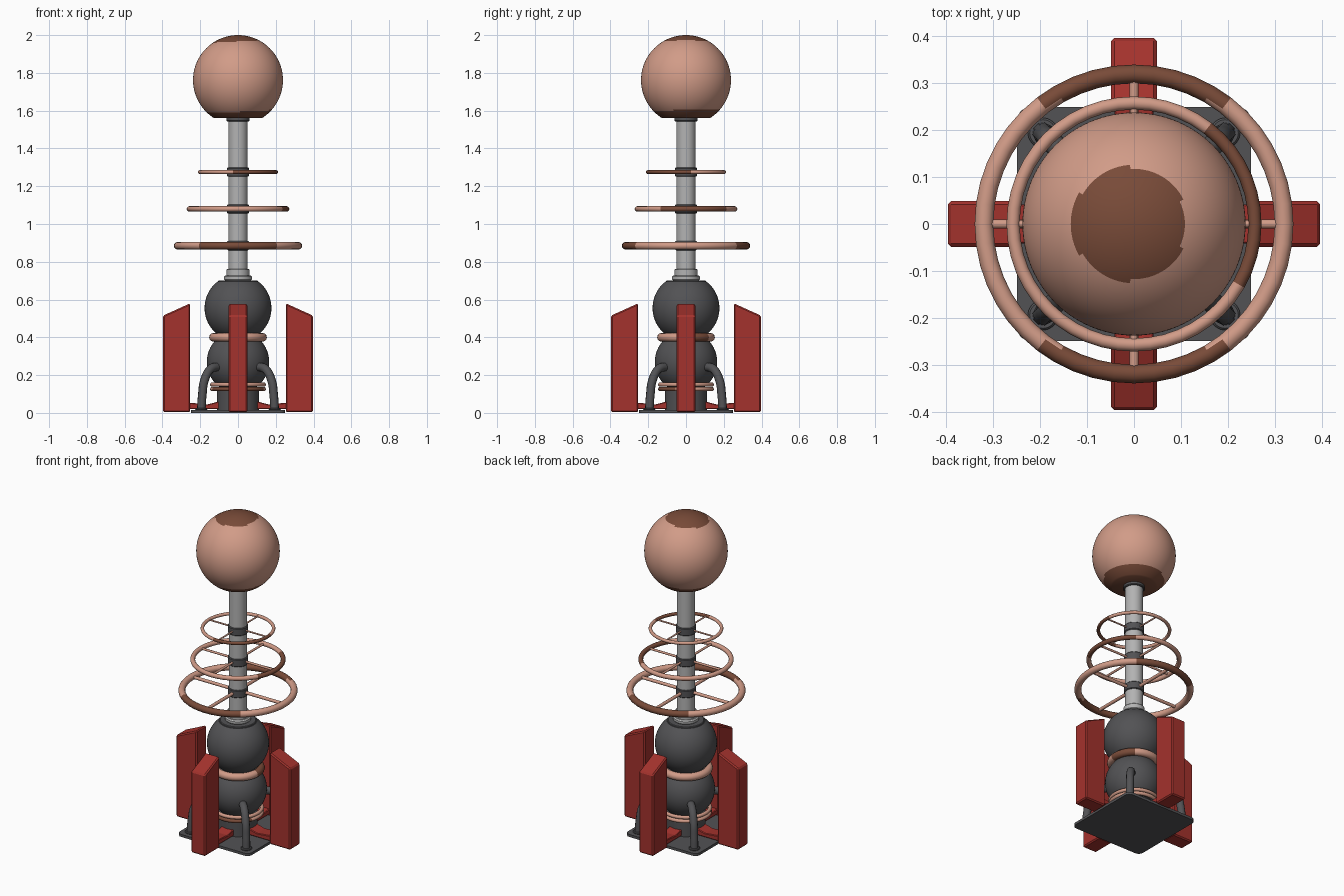
import bpy, bmesh, math
from mathutils import Vector

if "Cube" in bpy.data.objects:
    bpy.data.objects.remove(bpy.data.objects["Cube"])

def mat(name, c):
    m = bpy.data.materials.new(name)
    m.diffuse_color = (*c, 1)
    m.use_nodes = True
    m.node_tree.nodes["Principled BSDF"].inputs["Base Color"].default_value = m.diffuse_color
    return m

COPPER = mat("light copper", (0.64, 0.33, 0.245))
BROWN = mat("dark copper", (0.19, 0.07, 0.04))
RED = mat("red paint", (0.37, 0.032, 0.026))
DARK = mat("dark grey", (0.085, 0.085, 0.09))
LIGHT = mat("light grey", (0.45, 0.45, 0.45))

def finish(name, bm, mats, rule=None, smooth=True):
    bmesh.ops.recalc_face_normals(bm, faces=bm.faces)
    if rule:
        for f in bm.faces:
            f.material_index = 1 if rule(f.calc_center_median()) else 0
    me = bpy.data.meshes.new(name)
    bm.to_mesh(me)
    bm.free()
    for m in mats:
        me.materials.append(m)
    o = bpy.data.objects.new(name, me)
    bpy.context.collection.objects.link(o)
    if smooth:
        bpy.ops.object.select_all(action='DESELECT')
        o.select_set(True)
        bpy.context.view_layer.objects.active = o
        bpy.ops.object.shade_smooth_by_angle(angle=math.radians(35))
    return o

def lathe(name, profile, mats, rule=None, n=48, closed=False):
    """Spin an (r, z) profile round the z axis."""
    bm = bmesh.new()
    vs = [bm.verts.new((r, 0, z)) for r, z in profile]
    es = [bm.edges.new(p) for p in zip(vs, vs[1:])]
    if closed:
        es.append(bm.edges.new((vs[-1], vs[0])))
    bmesh.ops.spin(bm, geom=vs + es, cent=(0, 0, 0), axis=(0, 0, 1),
                   angle=2 * math.pi, steps=n, use_merge=True)
    bmesh.ops.remove_doubles(bm, verts=bm.verts, dist=1e-5)
    return finish(name, bm, mats, rule)

def arc(r, zc, z0, z1, n=28):
    """Sphere outline between two heights, closed onto the axis."""
    a0, a1 = (math.asin(max(-1, min(1, (z - zc) / r))) for z in (z0, z1))
    pts = [(r * math.cos(a0 + (a1 - a0) * i / n), zc + r * math.sin(a0 + (a1 - a0) * i / n))
           for i in range(n + 1)]
    return [(0, z0)] + pts + [(0, z1)]

def cyl(name, r, z0, z1, m, bev=0.004):
    return lathe(name, [(0, z0), (r - bev, z0), (r, z0 + bev), (r, z1 - bev), (r - bev, z1), (0, z1)], [m])

def torus(name, R, r, z, rule=None, n=48):
    p = [(R + r * math.cos(2 * math.pi * i / 12), z + r * math.sin(2 * math.pi * i / 12)) for i in range(12)]
    return lathe(name, p, [COPPER, BROWN], rule, n, True)

def between(a, b):
    """Rule: the direction of a face lies between two angles in degrees."""
    return lambda c: (math.degrees(math.atan2(c.y, c.x)) - a) % 360 < b - a

def bevel(bm, w, edges=None, seg=1):
    bmesh.ops.bevel(bm, geom=edges or bm.edges[:], offset=w, segments=seg, affect='EDGES', profile=0.5)

def tube(name, pts, r, m):
    cu = bpy.data.curves.new(name, 'CURVE')
    cu.dimensions = '3D'
    cu.bevel_depth, cu.bevel_resolution, cu.use_fill_caps = r, 3, True
    cu.resolution_u = 8
    s = cu.splines.new('BEZIER')
    s.bezier_points.add(len(pts) - 1)
    for bp, p in zip(s.bezier_points, pts):
        bp.co = p
        bp.handle_left_type = bp.handle_right_type = 'AUTO'
    cu.materials.append(m)
    o = bpy.data.objects.new(name, cu)
    bpy.context.collection.objects.link(o)
    return o

# Base plate with rounded corners
bm = bmesh.new()
bmesh.ops.create_cube(bm, size=1)
bmesh.ops.scale(bm, vec=(0.5, 0.5, 0.016), verts=bm.verts)
bmesh.ops.translate(bm, vec=(0, 0, 0.008), verts=bm.verts)
bevel(bm, 0.03, [e for e in bm.edges if abs(e.verts[0].co.z - e.verts[1].co.z) > 0.01], 4)
finish("base_plate", bm, [DARK])

# Fins and the struts that tie them to the middle
def prism(name, outline, half, turn, m, bev):
    """Extrude an (r, z) outline sideways and turn it round the z axis."""
    bm = bmesh.new()
    f = bm.faces.new([bm.verts.new((x, -half, z)) for x, z in outline])
    ext = bmesh.ops.extrude_face_region(bm, geom=[f])
    bmesh.ops.translate(bm, vec=(0, 2 * half, 0),
                        verts=[g for g in ext['geom'] if isinstance(g, bmesh.types.BMVert)])
    bmesh.ops.recalc_face_normals(bm, faces=bm.faces)
    bevel(bm, bev)
    o = finish(name, bm, [m], smooth=False)
    o.rotation_euler.z = turn

for i, side in enumerate(("right", "back", "left", "front")):
    a = i * math.pi / 2
    prism(side + "_fin", [(0.253, 0.004), (0.397, 0.004), (0.397, 0.515), (0.253, 0.58)], 0.049, a, RED, 0.007)
    prism(side + "_strut", [(0.05, 0.02), (0.27, 0.02), (0.27, 0.055), (0.16, 0.045), (0.05, 0.075)], 0.042, a, RED, 0.004)

# Lower body: pedestal, two spheres and copper bands
cyl("pedestal", 0.112, 0.012, 0.13, DARK)
lathe("lower_sphere", arc(0.165, 0.27, 0.115, 0.41), [DARK])
lathe("upper_sphere", arc(0.177, 0.555, 0.40, 0.695), [DARK])
cyl("upper_sphere_cap", 0.105, 0.68, 0.702, DARK)
torus("waist_band", 0.13, 0.023, 0.40, between(-5, 50))
torus("foot_band_upper", 0.137, 0.011, 0.15)
torus("foot_band_lower", 0.137, 0.011, 0.126, between(200, 340))

# Corner pipes with round flanges
for i in range(4):
    a = math.radians(45 + 90 * i)
    d = Vector((math.cos(a), math.sin(a), 0))
    pts = [d * r + Vector((0, 0, z)) for r, z in
           ((0.275, 0.01), (0.268, 0.09), (0.25, 0.175), (0.205, 0.232), (0.13, 0.245))]
    tube("corner_pipe_%d" % (i + 1), pts, 0.023, DARK)
    o = cyl("pipe_flange_%d" % (i + 1), 0.032, 0.014, 0.026, DARK)
    o.location = d * 0.275

# Mast with its collars
cyl("mast", 0.051, 0.69, 1.57, LIGHT)
cyl("mast_collar_low", 0.074, 0.70, 0.728, LIGHT, 0.007)
cyl("mast_collar_high", 0.061, 0.72, 0.762, LIGHT)
cyl("mast_top_collar", 0.061, 1.543, 1.57, DARK)

# Three copper hoops on hubs, each with four spokes
hoops = (("large", 0.32, 0.02, 0.885, lambda c: abs(c.y) > 0.255),
         ("middle", 0.258, 0.014, 1.08, between(-33, 50)),
         ("small", 0.203, 0.010, 1.275, between(-95, 5)))
for name, R, r, z, rule in hoops:
    torus(name + "_hoop", R, r, z, rule)
    cyl(name + "_hub", 0.058, z - 0.024, z + 0.024, DARK)
    for i in range(4):
        d = Vector((math.cos(i * math.pi / 2), math.sin(i * math.pi / 2), 0))
        tube("%s_spoke_%d" % (name, i + 1),
             [d * 0.04 + Vector((0, 0, z)), d * R + Vector((0, 0, z))], 0.5 * r, COPPER)

# Top ball with tarnished patches at top and bottom
lathe("top_ball", arc(0.238, 1.762, 1.56, 2.0, 60), [COPPER, BROWN],
      lambda c: (c.z > 1.8 and math.hypot(c.x + 0.01, c.y) < 0.122)
      or c.z < 1.6 + 0.03 * (c.x + c.y), 96)
